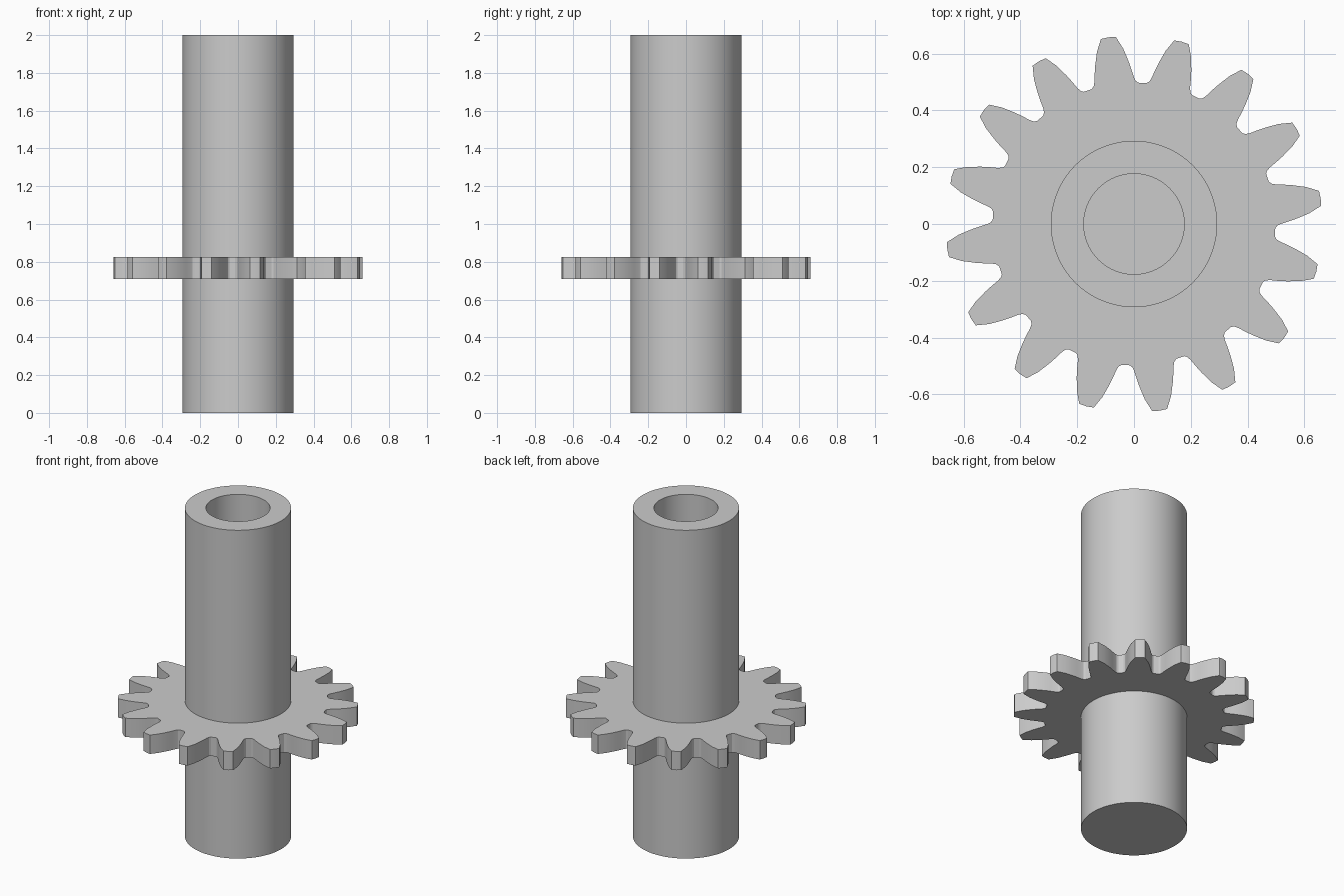
import bpy, bmesh
from math import sin, cos, radians, tau

if "Cube" in bpy.data.objects:
    bpy.data.objects.remove(bpy.data.objects["Cube"], do_unlink=True)

# Plain grey metal
GREY = (0.6, 0.6, 0.6, 1.0)
metal = bpy.data.materials.new("grey metal")
metal.use_nodes = True
metal.diffuse_color = GREY
metal.node_tree.nodes["Principled BSDF"].inputs["Base Color"].default_value = GREY


def ring(bm, radius, z, count=128):
    return [bm.verts.new((radius * cos(tau * i / count), radius * sin(tau * i / count), z))
            for i in range(count)]


def bridge(bm, lower, upper):
    n = len(lower)
    for i in range(n):
        j = (i + 1) % n
        bm.faces.new((lower[i], lower[j], upper[j], upper[i]))


def finish(bm, name):
    bmesh.ops.recalc_face_normals(bm, faces=bm.faces)
    mesh = bpy.data.meshes.new(name)
    bm.to_mesh(mesh)
    bm.free()
    mesh.materials.append(metal)
    obj = bpy.data.objects.new(name, mesh)
    bpy.context.collection.objects.link(obj)
    bpy.ops.object.select_all(action='DESELECT')
    obj.select_set(True)
    bpy.context.view_layer.objects.active = obj
    bpy.ops.object.shade_smooth_by_angle(angle=radians(25))


# Shaft with a blind bore from the top
OUTER, BORE, FLOOR, HEIGHT = 0.293, 0.177, 0.71, 2.0
bm = bmesh.new()
rings = [ring(bm, r, z) for r, z in
         ((OUTER, 0), (OUTER, HEIGHT), (BORE, HEIGHT), (BORE, FLOOR))]
for lower, upper in zip(rings, rings[1:]):
    bridge(bm, lower, upper)
bm.faces.new(rings[0])
bm.faces.new(rings[-1])
finish(bm, "shaft")

# Gear wheel: half a tooth as (radius, degrees from tooth centre), mirrored and repeated
TEETH, PHASE, BOTTOM, TOP = 16, 7.85, 0.71, 0.825
flank = [(0.498, 9.6), (0.505, 8.5), (0.52, 7.7), (0.545, 6.9),
         (0.575, 5.9), (0.62, 4.3), (0.662, 2.3)]
tooth = [(r, -a) for r, a in flank] + [(0.664, 0)] + flank[::-1]
bm = bmesh.new()
levels = []
for z in (BOTTOM, TOP):
    outline = []
    for t in range(TEETH):
        for r, a in tooth:
            angle = radians(PHASE + t * 360 / TEETH + a)
            outline.append(bm.verts.new((r * cos(angle), r * sin(angle), z)))
    levels.append(outline)

# Flat webs from the shaft surface out to the tooth outline
bridge(bm, *levels)
for outline in levels:
    n = len(outline)
    inner = [bm.verts.new((v.co.x * k, v.co.y * k, v.co.z))
             for v in outline for k in [(OUTER - 0.01) / v.co.xy.length]]
    bridge(bm, inner, outline)
finish(bm, "gear_wheel")
